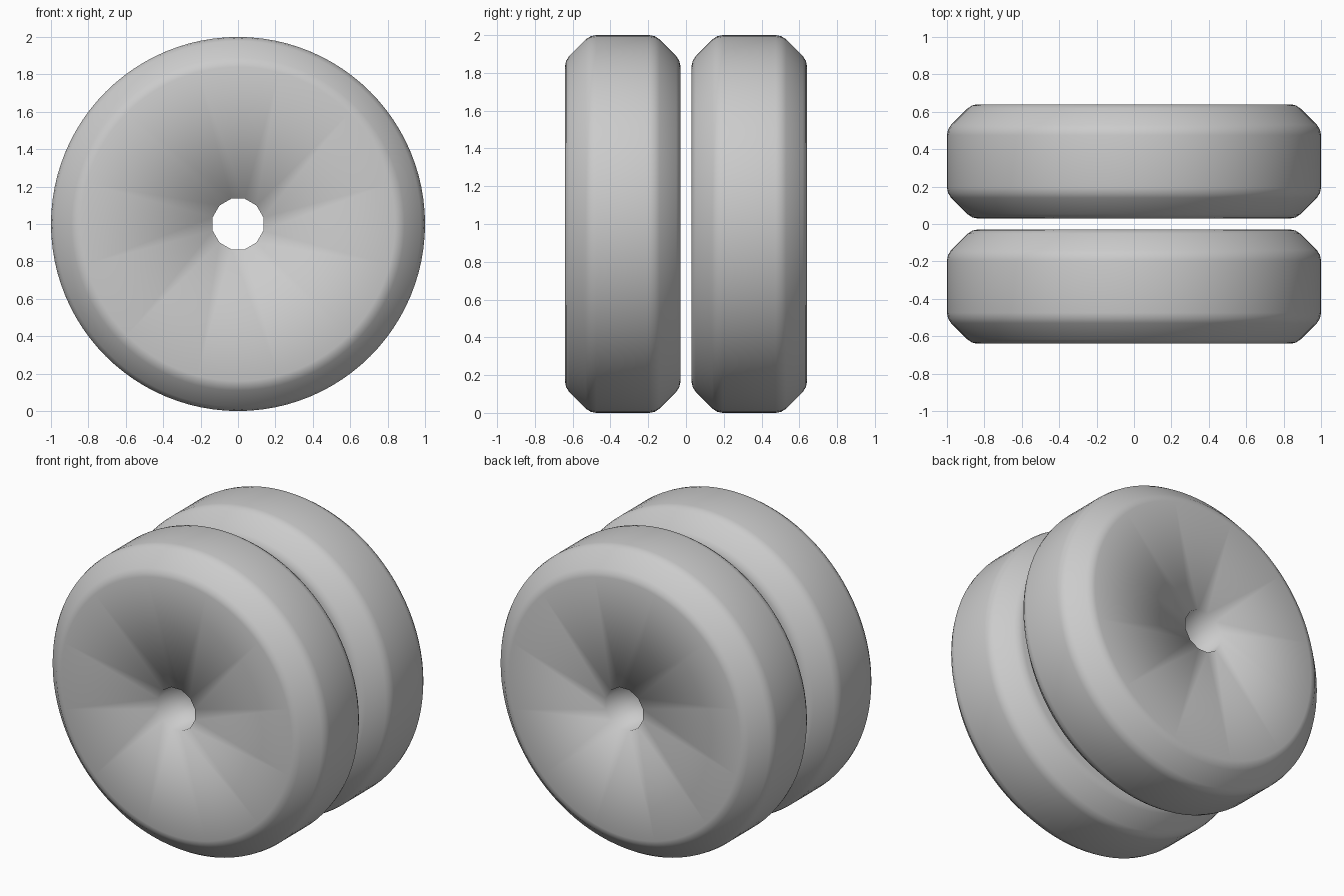
import bpy
import bmesh
from math import cos, sin, tau

cube = bpy.data.objects.get("Cube")
if cube:
    bpy.data.objects.remove(cube, do_unlink=True)

HALF_WIDTH = 0.305   # half the thickness of one wheel
OFFSET = 0.335       # distance of each wheel's middle from the centre
HOLE_RADIUS, HOLE_SIDES = 0.14, 12
PER_SIDE = 8         # rim segments for each side of the hole
SEGMENTS = HOLE_SIDES * PER_SIDE

# Rounded chamfer at one shoulder: (radius, distance in from the flat face)
shoulder = [(0.84, 0), (0.865, 0.006), (0.89, 0.022),
            (0.978, 0.11), (0.994, 0.135), (1, 0.165)]
profile = [(r, d - HALF_WIDTH) for r, d in shoulder]
profile += [(r, HALF_WIDTH - d) for r, d in reversed(shoulder)]


def add_ring(bm, radius, y, count):
    """Ring of vertices around the y axis, offset so the hole has a flat top."""
    start = tau / HOLE_SIDES / 2
    angles = [start + tau * i / count for i in range(count)]
    return [bm.verts.new((radius * cos(a), y, radius * sin(a))) for a in angles]


def join_rings(bm, a, b):
    n = len(a)
    for i in range(n):
        j = (i + 1) % n
        bm.faces.new((a[i], a[j], b[j], b[i]))


def flat_side(bm, rim, hole):
    """Flat annulus that fans from the many-sided rim to the coarse hole."""
    for k in range(HOLE_SIDES):
        first = k * PER_SIDE
        arc = [rim[(first + i) % SEGMENTS] for i in range(PER_SIDE + 1)]
        for p, q in zip(arc, arc[1:]):
            bm.faces.new((hole[k], p, q))
        bm.faces.new((hole[k], arc[-1], hole[(k + 1) % HOLE_SIDES]))


def build_wheel_mesh():
    bm = bmesh.new()
    # Tread and shoulders
    rings = [add_ring(bm, r, y, SEGMENTS) for r, y in profile]
    for a, b in zip(rings, rings[1:]):
        join_rings(bm, a, b)
    # Axle hole and the two flat sides
    holes = [add_ring(bm, HOLE_RADIUS, y, HOLE_SIDES)
             for y in (-HALF_WIDTH, HALF_WIDTH)]
    join_rings(bm, *holes)
    flat_side(bm, rings[0], holes[0])
    flat_side(bm, rings[-1], holes[1])
    bmesh.ops.recalc_face_normals(bm, faces=bm.faces[:])
    for face in bm.faces:
        face.smooth = True
    mesh = bpy.data.meshes.new("wheel")
    bm.to_mesh(mesh)
    bm.free()
    return mesh


# Two matching wheels side by side
wheel_mesh = build_wheel_mesh()
for name, y in (("front_wheel", -OFFSET), ("back_wheel", OFFSET)):
    wheel = bpy.data.objects.new(name, wheel_mesh)
    wheel.location = (0, y, 1)
    bpy.context.collection.objects.link(wheel)
